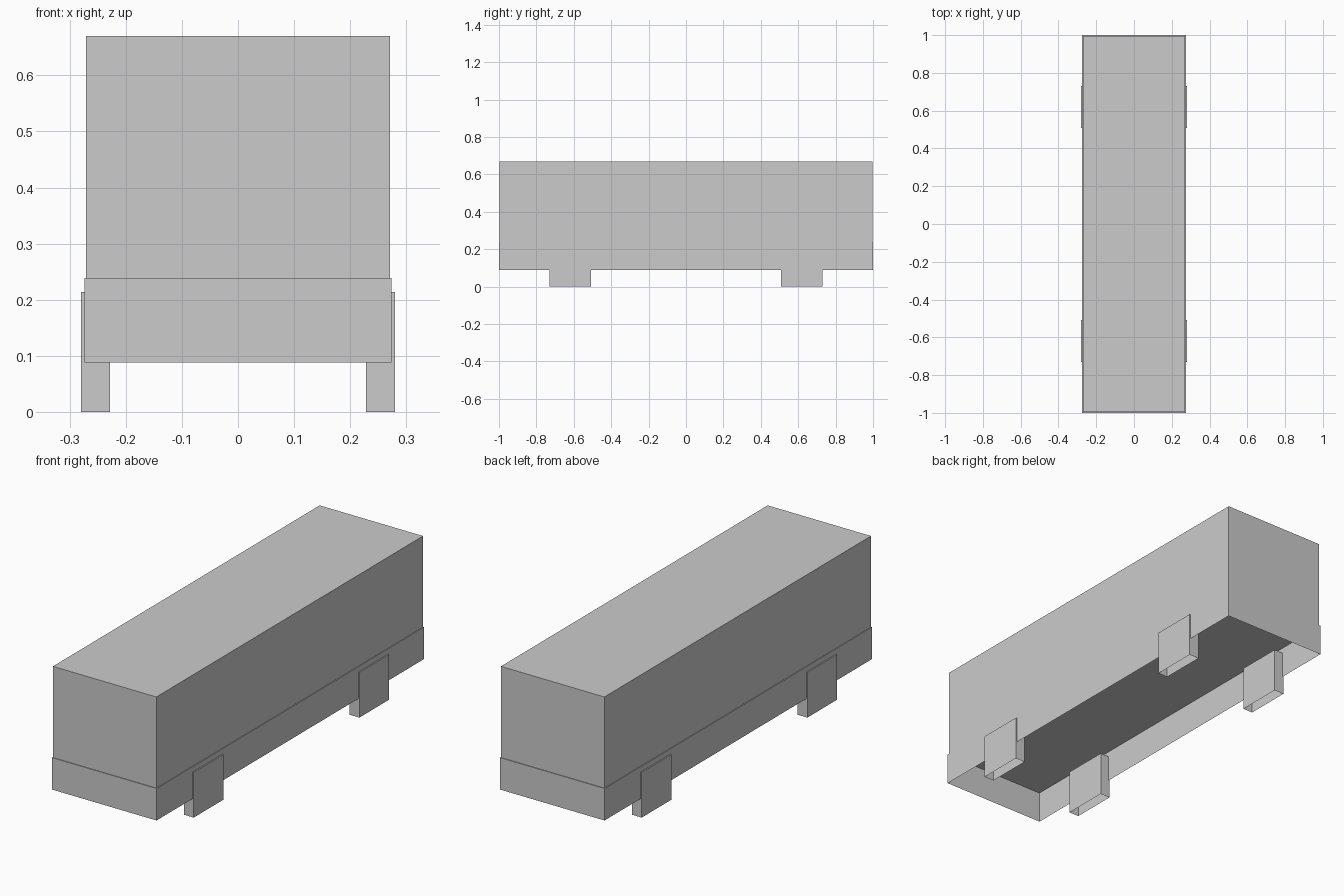
import bpy, bmesh
from mathutils import Vector

if "Cube" in bpy.data.objects:
    bpy.data.objects.remove(bpy.data.objects["Cube"])

grey = bpy.data.materials.new("light_grey")
grey.diffuse_color = (0.6, 0.6, 0.6, 1)
grey.use_nodes = True
grey.node_tree.nodes["Principled BSDF"].inputs["Base Color"].default_value = grey.diffuse_color


def finish(name, bm):
    mesh = bpy.data.meshes.new(name)
    bm.to_mesh(mesh)
    bm.free()
    mesh.materials.append(grey)
    obj = bpy.data.objects.new(name, mesh)
    bpy.context.collection.objects.link(obj)
    return obj


def box(name, lo, hi, open_sides=()):
    """Box between two corners, leaving out faces that point along open_sides."""
    lo, hi = Vector(lo), Vector(hi)
    bm = bmesh.new()
    bmesh.ops.create_cube(bm, size=1)
    for v in bm.verts:
        v.co = (lo + hi) / 2 + v.co * (hi - lo)
    bm.normal_update()
    gone = [f for f in bm.faces
            if any(f.normal.dot(Vector(d)) > 0.9 for d in open_sides)]
    bmesh.ops.delete(bm, geom=gone, context='FACES')
    return finish(name, bm)


def plate(name, corners):
    bm = bmesh.new()
    bm.faces.new([bm.verts.new(c) for c in corners])
    return finish(name, bm)


UP, DOWN = (0, 0, 1), (0, 0, -1)
BX, BY = 0.2705, 0.9965      # body half width and half length
SX, SY = 0.274, 1.0          # skirt half width and half length
SILL, ROOF = 0.239, 0.67
GAP = 0.0015                 # how far window plates stand off the body

# Upper body and the hollow skirt below it
box("body", (-BX, -BY, SILL), (BX, BY, ROOF), [DOWN])
box("skirt", (-SX, -SY, 0.088), (SX, SY, SILL), [DOWN])

# Hollow wheel blocks and side windows, mirrored left and right
for s, side in ((1, "right"), (-1, "left")):
    for t, end in ((1, "back"), (-1, "front")):
        x = sorted((s * 0.2277, s * 0.2795))
        y = sorted((t * 0.508, t * 0.73))
        box(f"{end}_{side}_wheel", (x[0], y[0], 0), (x[1], y[1], 0.214), [DOWN])
    wx = s * (BX + GAP)
    plate(f"{side}_window", [(wx, -s * 0.909, 0.33), (wx, s * 0.909, 0.33),
                             (wx, s * 0.909, 0.57), (wx, -s * 0.909, 0.57)])

# Rear window
wy = BY + GAP
plate("rear_window", [(0.233, wy, 0.328), (-0.233, wy, 0.328),
                      (-0.233, wy, 0.605), (0.233, wy, 0.605)])
